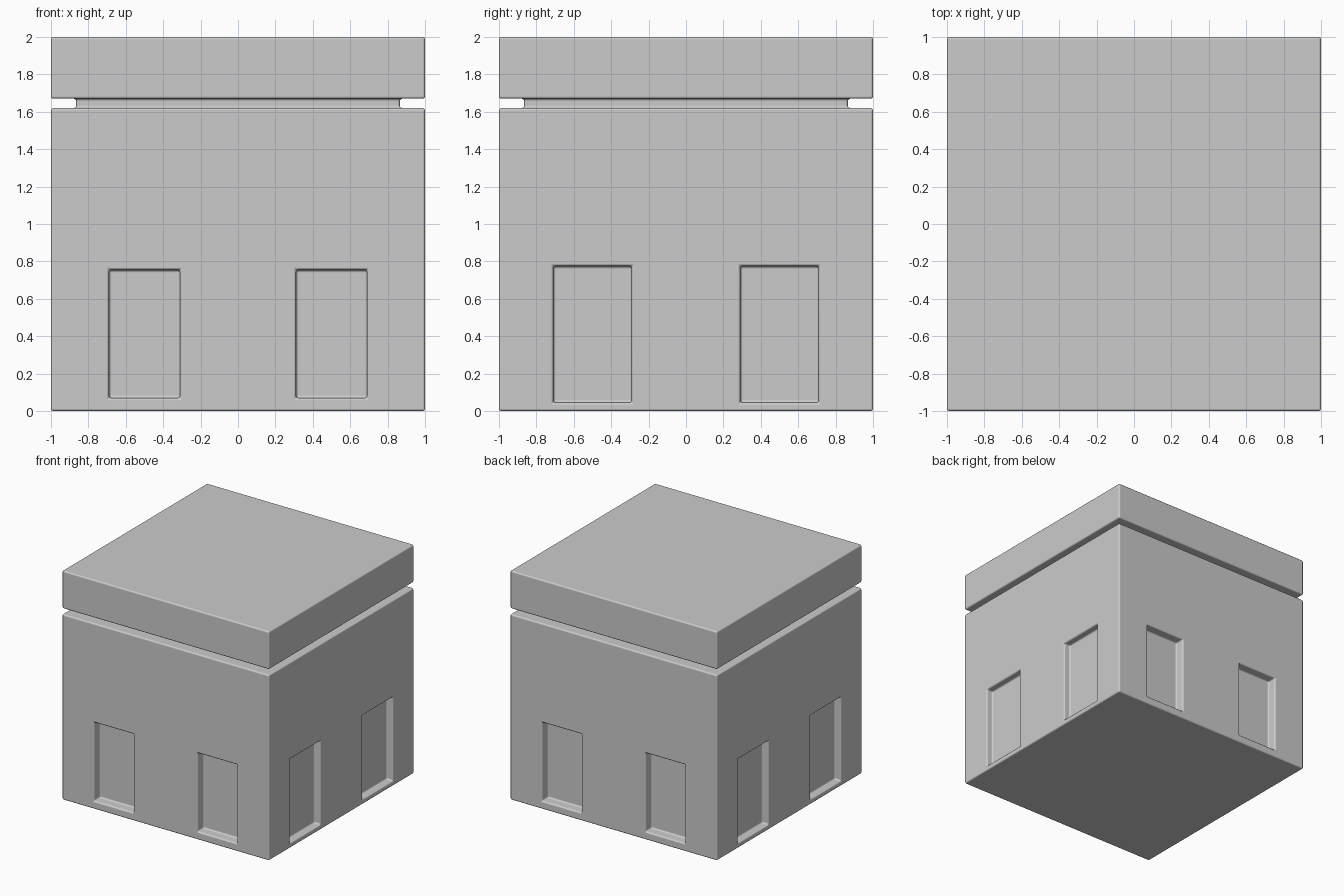
import bpy, bmesh
from mathutils import Vector

if "Cube" in bpy.data.objects:
    bpy.data.objects.remove(bpy.data.objects["Cube"])

bm = bmesh.new()

# Square block body, shadow groove and cap slab, as stacked square rings
rings = []
for h, z in [(1, 0), (1, 1.62), (0.865, 1.62), (0.865, 1.67), (1, 1.67), (1, 2)]:
    rings.append([bm.verts.new((sx * h, sy * h, z))
                  for sx, sy in [(-1, -1), (1, -1), (1, 1), (-1, 1)]])
for a, b in zip(rings, rings[1:]):
    for i in range(4):
        j = (i + 1) % 4
        bm.faces.new((a[i], a[j], b[j], b[i]))
bm.faces.new(rings[0][::-1])
bm.faces.new(rings[-1])
bm.normal_update()

# Window layout: axis the wall faces, centre half-width, z range, recess depth
windows = [(1, 0.19, 0.07, 0.755, 0.08), (0, 0.21, 0.045, 0.775, 0.06)]


def cut(co, no):
    bmesh.ops.bisect_plane(bm, geom=bm.verts[:] + bm.edges[:] + bm.faces[:],
                           plane_co=co, plane_no=no, dist=1e-5)


# Grid lines around every window opening
for axis, hw, z0, z1, depth in windows:
    across = Vector((1, 0, 0)) if axis == 1 else Vector((0, 1, 0))
    for c in (-0.5, 0.5):
        for s in (-hw, hw):
            cut(across * (c + s), across)
    for z in (z0, z1):
        cut(Vector((0, 0, z)), Vector((0, 0, 1)))

# Recess two windows into each of the four walls
for axis, hw, z0, z1, depth in windows:
    for side in (-1, 1):
        for c in (-0.5, 0.5):
            faces = []
            for f in bm.faces:
                m = f.calc_center_median()
                if (f.normal[axis] * side > 0.9 and m[axis] * side > 0.99
                        and abs(m[1 - axis] - c) < hw and z0 < m.z < z1):
                    faces.append(f)
            bmesh.ops.inset_region(bm, faces=faces, thickness=0.002, depth=-depth,
                                   use_even_offset=True)
            bm.normal_update()

mesh = bpy.data.meshes.new("block_tower")
bm.to_mesh(mesh)
bm.free()
tower = bpy.data.objects.new("block_tower", mesh)
bpy.context.collection.objects.link(tower)
mesh.polygons.foreach_set("use_smooth", [True] * len(mesh.polygons))

# Soft rounded edges
bevel = tower.modifiers.new("soft_edges", 'BEVEL')
bevel.width = 0.013
bevel.segments = 3
bevel.limit_method = 'ANGLE'
bevel.angle_limit = 0.6
bevel.harden_normals = True
